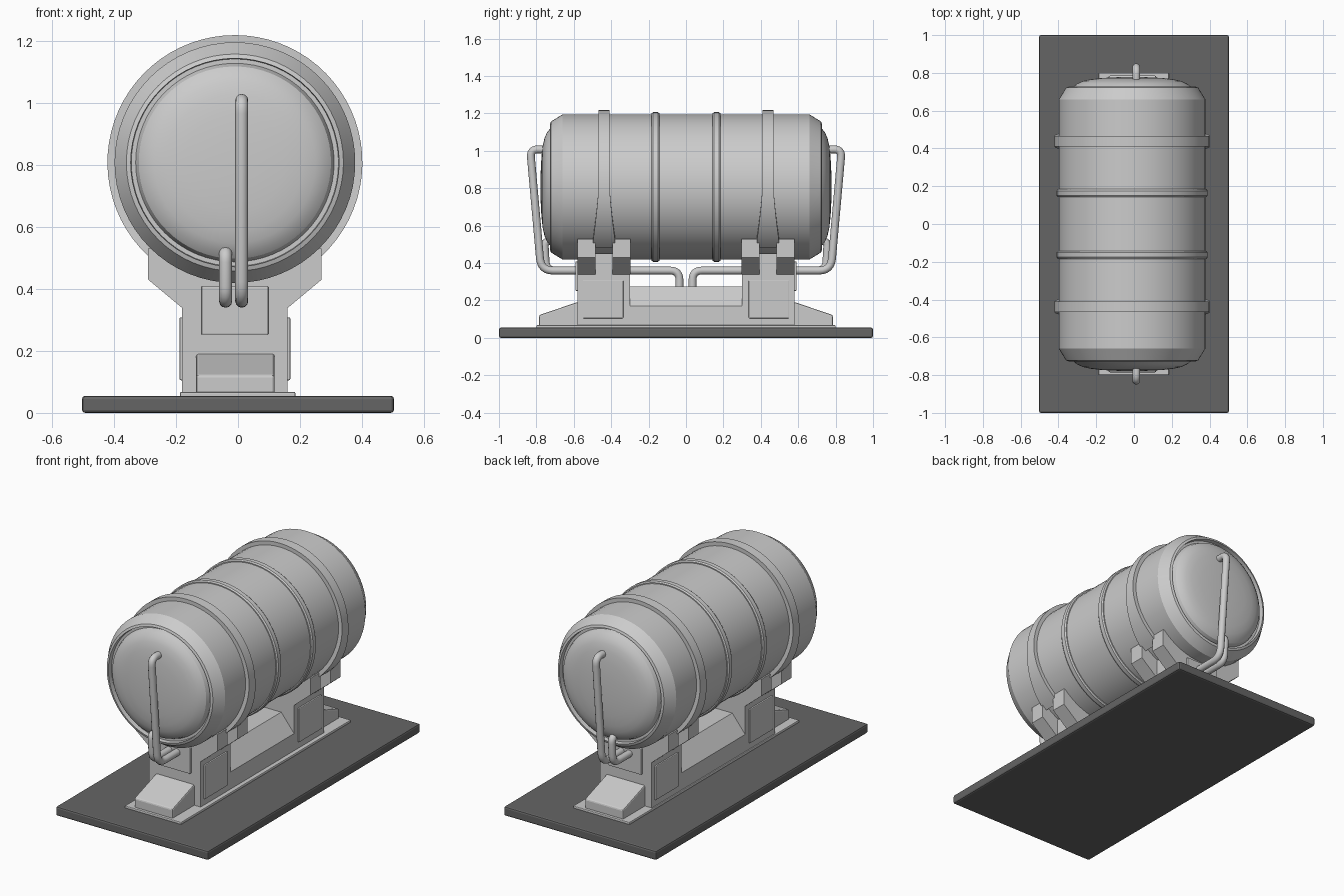
import bpy, bmesh, math
from mathutils import Vector

if "Cube" in bpy.data.objects:
    bpy.data.objects.remove(bpy.data.objects["Cube"])

CX, CZ = -0.01, 0.807      # tank axis
dark = bpy.data.materials.new("dark_grey")
dark.diffuse_color = (0.13, 0.13, 0.13, 1)
dark.use_nodes = True
dark.node_tree.nodes["Principled BSDF"].inputs["Base Color"].default_value = dark.diffuse_color


def finish(name, bm, bevel=0, smooth=False):
    bmesh.ops.recalc_face_normals(bm, faces=bm.faces)
    me = bpy.data.meshes.new(name)
    bm.to_mesh(me)
    bm.free()
    ob = bpy.data.objects.new(name, me)
    bpy.context.collection.objects.link(ob)
    if bevel:
        m = ob.modifiers.new("bevel", 'BEVEL')
        m.width, m.segments = bevel, 2
    if smooth:
        bpy.ops.object.select_all(action='DESELECT')
        bpy.context.view_layer.objects.active = ob
        ob.select_set(True)
        bpy.ops.object.shade_smooth_by_angle(angle=math.radians(28))
    return ob


def extrude(name, pts, vec, bevel=0):
    """Solid made by sweeping a flat polygon along vec."""
    bm = bmesh.new()
    f = bm.faces.new([bm.verts.new(p) for p in pts])
    r = bmesh.ops.extrude_face_region(bm, geom=[f])
    bmesh.ops.translate(bm, verts=[v for v in r['geom'] if isinstance(v, bmesh.types.BMVert)], vec=vec)
    return finish(name, bm, bevel)


def box(name, x0, x1, y0, y1, z0, z1, bevel=0):
    return extrude(name, [(x0, y0, z0), (x1, y0, z0), (x1, y1, z0), (x0, y1, z0)], (0, 0, z1 - z0), bevel)


def lathe(name, prof, n=64):
    """Revolve (radius, y) points about the tank axis."""
    bm = bmesh.new()
    vs = [bm.verts.new((CX + r, y, CZ)) for r, y in prof]
    es = [bm.edges.new(p) for p in zip(vs, vs[1:])]
    bmesh.ops.spin(bm, geom=vs + es, cent=(CX, 0, CZ), axis=(0, 1, 0), angle=2 * math.pi, steps=n)
    bmesh.ops.remove_doubles(bm, verts=bm.verts, dist=1e-4)
    return finish(name, bm, smooth=True)


def pipe(name, pts, r, fillet):
    """Round tube along a polyline with rounded corners."""
    pts = [Vector(p) for p in pts]
    path = [pts[0]]
    for a, b, c in zip(pts, pts[1:], pts[2:]):
        d = min(fillet, (a - b).length * .48, (c - b).length * .48)
        p, q = b + (a - b).normalized() * d, b + (c - b).normalized() * d
        path += [p * (1 - t) ** 2 + b * 2 * t * (1 - t) + q * t * t for t in [i / 6 for i in range(7)]]
    path.append(pts[-1])
    cu = bpy.data.curves.new(name, 'CURVE')
    cu.dimensions, cu.bevel_depth, cu.bevel_resolution, cu.use_fill_caps = '3D', r, 4, True
    sp = cu.splines.new('POLY')
    sp.points.add(len(path) - 1)
    for pt, co in zip(sp.points, path):
        pt.co = (*co, 1)
    ob = bpy.data.objects.new(name, cu)
    bpy.context.collection.objects.link(ob)
    bpy.ops.object.select_all(action='DESELECT')
    bpy.context.view_layer.objects.active = ob
    ob.select_set(True)
    bpy.ops.object.convert(target='MESH')
    bpy.ops.object.shade_smooth_by_angle(angle=math.radians(40))


def strap(name, y, n=56):
    """Band over the tank that widens toward its ends."""
    bm = bmesh.new()
    prev = None
    for i in range(n + 1):
        a = math.radians(-52 + 284 * i / n)
        t = min(1, max(0, (0.05 - math.sin(a)) / 0.75))
        w = 0.029 + 0.03 * t ** 1.4
        ring = [bm.verts.new((CX + r * math.cos(a), y + s * w, CZ + r * math.sin(a)))
                for r, s in ((.375, -1), (.411, -1), (.411, 1), (.375, 1))]
        if prev:
            for k in range(4):
                bm.faces.new((prev[k], prev[k - 1], ring[k - 1], ring[k]))
        else:
            bm.faces.new(ring)
        prev = ring
    bm.faces.new(prev)
    return finish(name, bm, smooth=True)


# base plate and skid
box("base_plate", -.503, .503, -1, 1, 0, .055, .01).data.materials.append(dark)
box("skid", -.187, .185, -.8, .8, .05, .068, .005)

# tank shell with chamfered rims, grooves and domed ends
half = [(0, .778), (.08, .777), (.16, .773), (.22, .766), (.26, .757), (.29, .744),
        (.31, .728), (.32, .70), (.334, .70), (.336, .727), (.35, .722), (.388, .66)]
lathe("tank", half + [(r, -y) for r, y in reversed(half)])

# raised ribs
for s in (-1, 1):
    y = .163 * s
    lathe("tank_rib", [(.38, y - .021), (.394, y - .021), (.4, y - .013), (.4, y + .013),
                       (.394, y + .021), (.38, y + .021)])

# central beam with sloped shoulders
extrude("pedestal_beam", [(CX + x, -.31, z) for x, z in
        ((-.17, .06), (.17, .06), (.17, .17), (.085, .275), (-.085, .275), (-.17, .17))], (0, .62, 0))

for s in (-1, 1):
    end = "front" if s < 0 else "back"
    # support block, reaching up into the tank
    box(end + "_support", CX - .17, CX + .17, *sorted((.30 * s, .58 * s)), .06, .45)
    # saddle lugs
    for y0, y1 in ((.297, .392), (.485, .58)):
        extrude(end + "_saddle_lug", [(CX + x, y0 * s, z) for x, z in
                ((-.28, .53), (-.28, .43), (-.172, .34), (.172, .34), (.28, .43), (.28, .53),
                 (.2, .53), (.1, .45), (-.1, .45), (-.2, .53))], (0, (y1 - y0) * s, 0))
    strap(end + "_strap", .438 * s)
    # cover panels on sides and end
    for t in (-1, 1):
        box(end + "_side_panel", *sorted((CX + .16 * t, CX + .179 * t)),
            *sorted((.335 * s, .552 * s)), .105, .308, .005)
    box(end + "_end_panel", -.118, .098, *sorted((.57 * s, .592 * s)), .252, .408, .004)
    # sloped foot
    extrude(end + "_foot", [(-.135, y * s, z) for y, z in
            ((.57, .06), (.785, .06), (.785, .122), (.585, .19), (.57, .19))], (.253, 0, 0), .008)
    # tall end pipe and short drain pipe
    pipe(end + "_pipe", [(.012, y * s, z) for y, z in
         ((.74, 1.005), (.833, 1.01), (.775, .36), (.035, .36), (.035, .255))], .021, .065)
    pipe(end + "_drain_pipe", [(-.04, y * s, z) for y, z in
         ((.69, .518), (.757, .518), (.748, .36), (.5, .36))], .021, .05)
